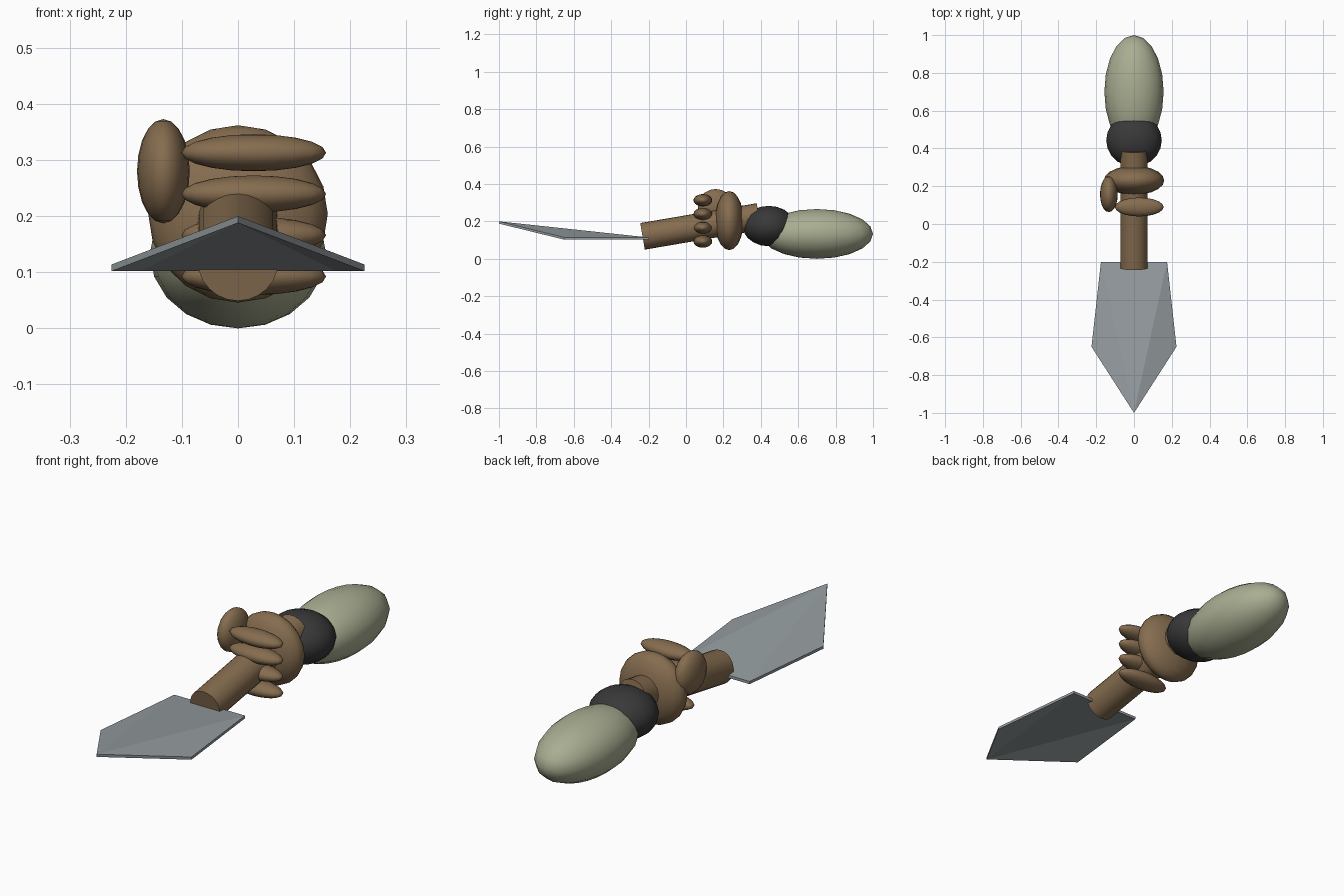
import bpy, bmesh, math
from mathutils import Vector

if "Cube" in bpy.data.objects:
    bpy.data.objects.remove(bpy.data.objects["Cube"])


def material(name, rgb):
    m = bpy.data.materials.new(name)
    m.diffuse_color = (*rgb, 1)
    m.use_nodes = True
    m.node_tree.nodes["Principled BSDF"].inputs["Base Color"].default_value = m.diffuse_color
    return m


brown = material("brown_leather", (0.235, 0.150, 0.078))
pale = material("pale_sleeve", (0.400, 0.420, 0.285))
dark = material("dark_cuff", (0.040, 0.040, 0.042))
steel = material("grey_steel", (0.300, 0.335, 0.350))


def finish(bm, name, mat, smooth=True):
    me = bpy.data.meshes.new(name)
    bmesh.ops.recalc_face_normals(bm, faces=bm.faces)
    bm.to_mesh(me)
    bm.free()
    me.materials.append(mat)
    ob = bpy.data.objects.new(name, me)
    bpy.context.collection.objects.link(ob)
    if smooth:
        bpy.ops.object.select_all(action='DESELECT')
        ob.select_set(True)
        bpy.context.view_layer.objects.active = ob
        bpy.ops.object.shade_smooth_by_angle(angle=math.radians(60))
    return ob


def ellipsoid(name, centre, radii, mat):
    bm = bmesh.new()
    bmesh.ops.create_uvsphere(bm, u_segments=20, v_segments=10, radius=1)
    bmesh.ops.scale(bm, vec=radii, verts=bm.verts)
    bmesh.ops.translate(bm, vec=centre, verts=bm.verts)
    return finish(bm, name, mat)


# Forearm and cuff
ellipsoid("forearm_sleeve", (0, 0.70, 0.133), (0.157, 0.30, 0.133), pale)
ellipsoid("wrist_cuff", (0, 0.443, 0.175), (0.147, 0.14, 0.108), dark)

# Gripping hand: palm, thumb and four stacked fingers
ellipsoid("palm", (0, 0.231, 0.204), (0.16, 0.077, 0.158), brown)
ellipsoid("thumb", (-0.133, 0.158, 0.28), (0.047, 0.095, 0.093), brown)
for i in range(4):
    ellipsoid(f"finger_{i + 1}", (0.028, 0.09, 0.313 - 0.0735 * i),
              (0.129, 0.05, 0.033), brown)

# Tilted handle
a, b = Vector((0, -0.2325, 0.12)), Vector((0, 0.39, 0.226))
bm = bmesh.new()
bmesh.ops.create_cone(bm, cap_ends=True, segments=24, radius1=0.072,
                      radius2=0.072, depth=(b - a).length)
bmesh.ops.rotate(bm, verts=bm.verts, cent=(0, 0, 0),
                 matrix=(b - a).to_track_quat('Z', 'Y').to_matrix())
bmesh.ops.translate(bm, verts=bm.verts, vec=(a + b) / 2)
finish(bm, "handle", brown)

# Blade: plate folded from the raised tip to the back corners
bm = bmesh.new()
outline = [(0, -1, 0.188), (0.225, -0.65, 0.102), (0.175, -0.2, 0.102),
           (-0.175, -0.2, 0.102), (-0.225, -0.65, 0.102)]
v = [bm.verts.new(p) for p in outline]
faces = [bm.faces.new((v[0], v[i], v[i + 1])) for i in (1, 2, 3)]
ext = bmesh.ops.extrude_face_region(bm, geom=faces, use_keep_orig=True)
bmesh.ops.translate(bm, vec=(0, 0, 0.012),
                    verts=[g for g in ext["geom"] if isinstance(g, bmesh.types.BMVert)])
finish(bm, "blade", steel, smooth=False)
